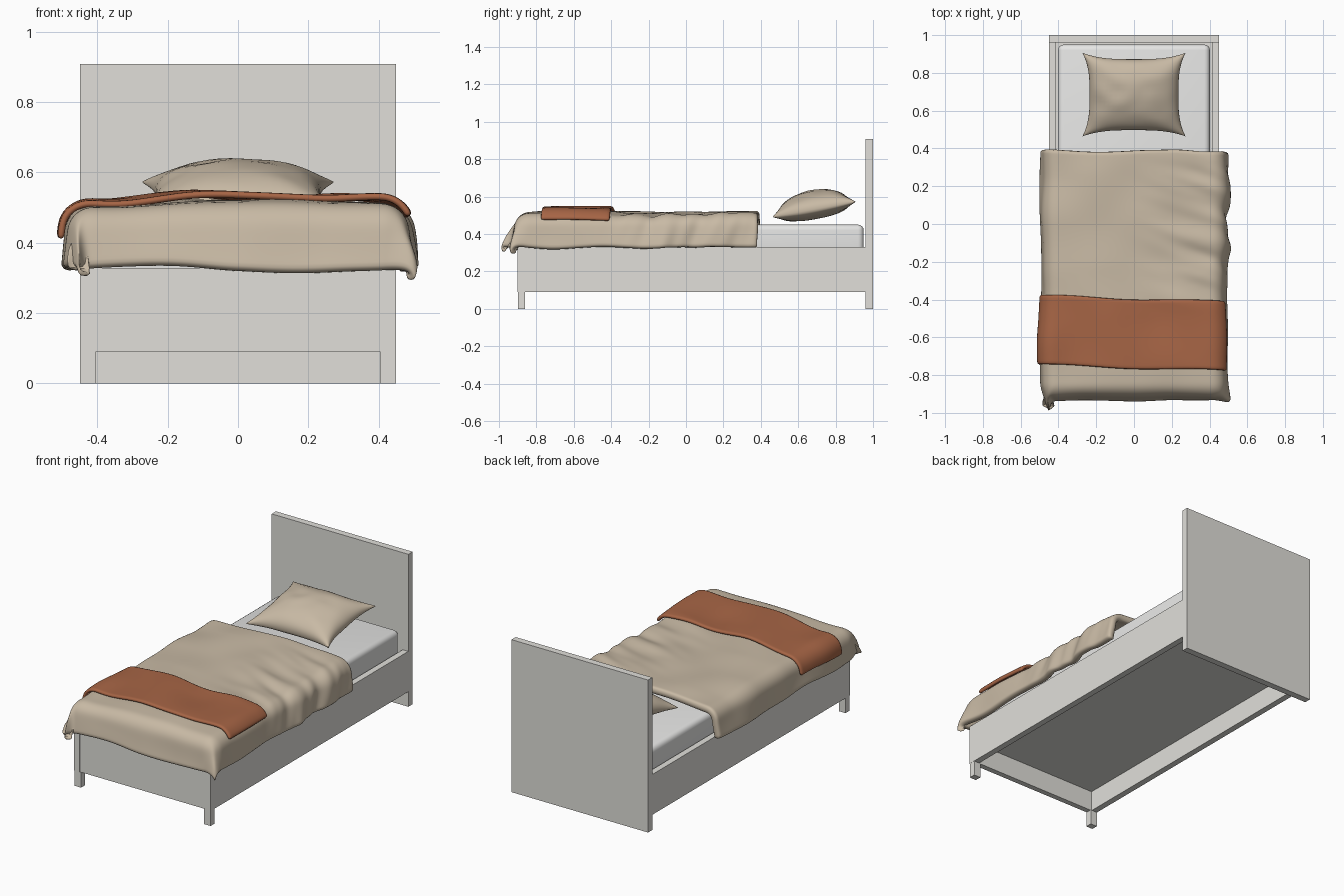
import bpy, bmesh, math
from mathutils import Vector, noise

old = bpy.data.objects.get("Cube")
if old:
    bpy.data.objects.remove(old, do_unlink=True)


def material(name, rgb):
    m = bpy.data.materials.new(name)
    m.use_nodes = True
    m.diffuse_color = (*rgb, 1)
    m.node_tree.nodes["Principled BSDF"].inputs["Base Color"].default_value = (*rgb, 1)
    return m


PAINT = material("pale grey paint", (0.75, 0.74, 0.70))
SHEET = material("white sheet", (0.79, 0.79, 0.78))
LINEN = material("beige linen", (0.58, 0.49, 0.375))
RUST = material("rust wool", (0.385, 0.13, 0.06))


def finish(name, bm, mat, smooth=False):
    me = bpy.data.meshes.new(name)
    bm.to_mesh(me)
    bm.free()
    me.materials.append(mat)
    for p in me.polygons:
        p.use_smooth = smooth
    ob = bpy.data.objects.new(name, me)
    bpy.context.collection.objects.link(ob)
    return ob


def box(name, lo, hi, mat, bevel=0):
    bm = bmesh.new()
    bmesh.ops.create_cube(bm, size=1)
    lo, hi = Vector(lo), Vector(hi)
    for v in bm.verts:
        v.co = (lo + hi) / 2 + v.co * (hi - lo)
    if bevel:
        bmesh.ops.bevel(bm, geom=bm.edges[:], offset=bevel, segments=4,
                        profile=0.5, affect='EDGES')
    return finish(name, bm, mat, smooth=bool(bevel))


def add_grid(bm, func, nu, nv):
    """Grid of faces over func(u, v), with u and v from 0 to 1."""
    rows = [[bm.verts.new(func(i / nu, j / nv)) for i in range(nu + 1)]
            for j in range(nv + 1)]
    for a, b in zip(rows, rows[1:]):
        for i in range(nu):
            bm.faces.new((a[i], a[i + 1], b[i + 1], b[i]))


def cloth(name, func, nu, nv, mat, thick):
    bm = bmesh.new()
    add_grid(bm, func, nu, nv)
    ob = finish(name, bm, mat, smooth=True)
    mod = ob.modifiers.new("thickness", 'SOLIDIFY')
    mod.thickness, mod.offset = thick, -1
    mod = ob.modifiers.new("soften", 'SUBSURF')
    mod.levels = mod.render_levels = 1


# Bed frame
box("headboard", (-0.45, 0.96, 0), (0.45, 1, 0.908), PAINT)
for side, s in (("right", -1), ("left", 1)):
    xs = sorted((s * 0.413, s * 0.45))
    box(side + "_rail", (xs[0], -0.9, 0.09), (xs[1], 0.96, 0.33), PAINT)
    xs = sorted((s * 0.405, s * 0.449))
    box(side + "_front_leg", (xs[0], -0.899, 0), (xs[1], -0.86, 0.09), PAINT)
box("foot_panel", (-0.413, -0.896, 0.09), (0.413, -0.863, 0.328), PAINT)
box("slat_base", (-0.413, -0.863, 0.212), (0.413, 0.96, 0.23), PAINT)
box("mattress", (-0.402, -0.85, 0.23), (0.402, 0.95, 0.45), SHEET, bevel=0.03)

# Bedding drapes over a flat top, then bends down at its sides and foot
HALF, FOOT, BEND, STEEP = 0.41, -0.845, 0.075, 1.43


def smoothstep(a, b, x):
    t = min(1, max(0, (x - a) / (b - a)))
    return t * t * (3 - 2 * t)


def drape(s, t, lift=0.0):
    dx, dy = max(0, abs(s) - HALF), max(0, FOOT - t)
    sx = 1 if s > 0 else -1
    d = (dx ** 4 + dy ** 4) ** 0.25
    radius = BEND + lift
    angle = min(d / radius, STEEP)
    rest = max(0, d - radius * STEEP)
    out = radius * math.sin(angle) + rest * math.cos(STEEP)
    down = radius * (1 - math.cos(angle)) + rest * math.sin(STEEP)
    way = Vector((sx * dx, -dy, 0)).normalized()
    p = Vector((max(-HALF, min(HALF, s)), max(FOOT, t), 0.507 + lift - down))
    p += way * out
    # Corner ears flare out into rounded lobes
    ear = smoothstep(0.02, 0.2, min(dx, dy))
    p += Vector((0.02, -0.075, 0.02) if sx < 0 else (0.025, -0.025, 0)) * ear
    # Soft lumps, plus cross folds on the left side
    n = way * math.sin(angle) + Vector((0, 0, math.cos(angle)))
    lump = 0.014 * noise.noise(Vector((s * 4, t * 4, 0.3)))
    fold = noise.noise(Vector((s * 2.5 + 3, t * 13 + s * 4, 1.7)))
    fold *= 0.022 * smoothstep(-0.05, 0.35, s) * smoothstep(-0.5, -0.25, t)
    hem = 0.016 * noise.noise(Vector((s * 3, t * 3.5, 5))) * smoothstep(0.1, 0.22, d)
    p += n * (lump + fold)
    p.z += hem + 0.01 * math.cos(s * 3.5) * smoothstep(0.15, 0, d)
    return p


def blanket(u, v):
    s = -0.632 + 1.265 * u
    t = -1.067 + 1.457 * v
    return drape(s, t + 0.006 * math.sin(s * 9) * v)


def throw(u, v):
    s = -0.585 + 1.10 * u
    t = -0.745 + 0.37 * v - 0.035 * u + 0.006 * math.sin(u * 9)
    p = drape(s, t, 0.022)
    p.z += 0.006 * math.sin(u * 13 + 2)
    return p


cloth("blanket", blanket, 60, 66, LINEN, 0.042)
cloth("throw_blanket", throw, 48, 18, RUST, 0.02)

# Pillow: two puffed grids that share a pinched seam
TILT = math.radians(10.5)


def pillow_half(puff, power):
    def point(u, v):
        a, b = (math.sin((w - 0.5) * math.pi) for w in (u, v))
        x = a * (0.235 + 0.038 * abs(b) ** 3)
        y = b * (0.19 + 0.035 * abs(a) ** 3)
        swell = max(0, (1 - a * a) * (1 - b * b)) ** power
        crease = 1 + 0.1 * noise.noise(Vector((a * 2.5, b * 2.5, puff * 9)))
        z = puff * swell * crease
        return (x, 0.685 + y * math.cos(TILT) - z * math.sin(TILT),
                0.532 + y * math.sin(TILT) + z * math.cos(TILT))
    return point


bm = bmesh.new()
add_grid(bm, pillow_half(0.103, 0.45), 26, 26)
add_grid(bm, pillow_half(-0.052, 0.4), 26, 26)
bmesh.ops.remove_doubles(bm, verts=bm.verts, dist=0.0003)
bmesh.ops.recalc_face_normals(bm, faces=bm.faces)
pillow = finish("pillow", bm, LINEN, smooth=True)
bpy.context.view_layer.objects.active = pillow
pillow.select_set(True)
bpy.ops.object.shade_smooth_by_angle(angle=math.radians(50))
